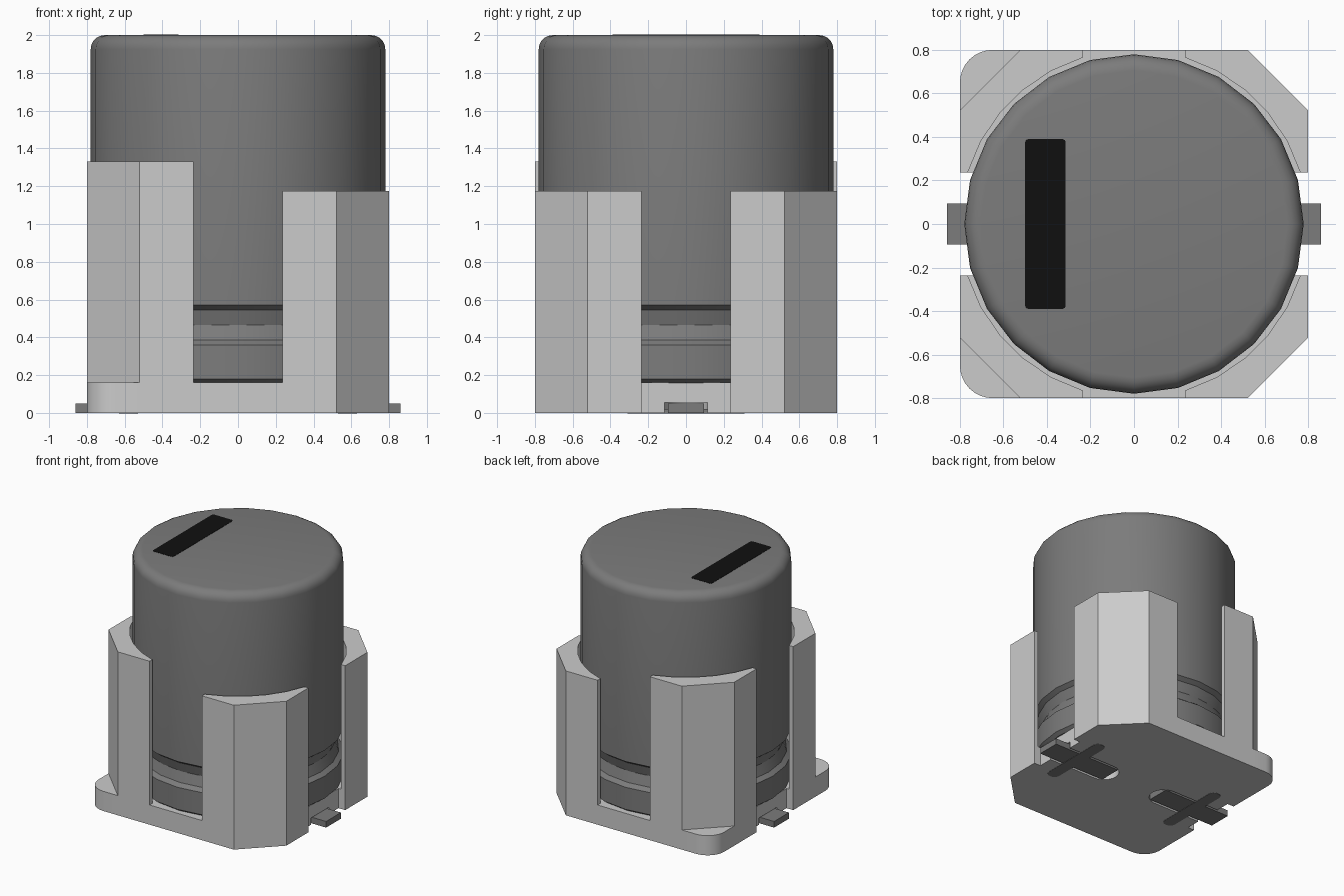
import bpy, bmesh, math

if "Cube" in bpy.data.objects:
    bpy.data.objects.remove(bpy.data.objects["Cube"], do_unlink=True)


def material(name, v):
    m = bpy.data.materials.new(name)
    m.use_nodes = True
    m.diffuse_color = (v, v, v, 1)
    bsdf = next(n for n in m.node_tree.nodes if n.type == 'BSDF_PRINCIPLED')
    bsdf.inputs["Base Color"].default_value = (v, v, v, 1)
    return m


LIGHT = material("light grey plastic", 0.60)
METAL = material("grey metal", 0.20)
BLACK = material("black print", 0.005)


def finish(bm, name, mat):
    bmesh.ops.recalc_face_normals(bm, faces=bm.faces)
    me = bpy.data.meshes.new(name)
    bm.to_mesh(me)
    bm.free()
    ob = bpy.data.objects.new(name, me)
    bpy.context.collection.objects.link(ob)
    me.materials.append(mat)
    return ob


def prism(name, outline, z0, z1, mat):
    """Extrude a flat outline from z0 up to z1."""
    bm = bmesh.new()
    face = bm.faces.new([bm.verts.new((x, y, z0)) for x, y in outline])
    new = bmesh.ops.extrude_face_region(bm, geom=[face])["geom"]
    bmesh.ops.translate(bm, vec=(0, 0, z1 - z0),
                        verts=[v for v in new if isinstance(v, bmesh.types.BMVert)])
    return finish(bm, name, mat)


def arc(cx, cy, r, a0, a1, n):
    angles = [math.radians(a0 + (a1 - a0) * i / n) for i in range(n + 1)]
    return [(cx + r * math.cos(a), cy + r * math.sin(a)) for a in angles]


def rounded_rect(cx, cy, hx, hy, r, n=4):
    pts = []
    for sx, sy, a in ((1, 1, 0), (-1, 1, 90), (-1, -1, 180), (1, -1, 270)):
        pts += arc(cx + sx * (hx - r), cy + sy * (hy - r), r, a, a + 90, n)
    return pts


def smooth(ob, deg):
    bpy.ops.object.select_all(action='DESELECT')
    ob.select_set(True)
    bpy.context.view_layer.objects.active = ob
    bpy.ops.object.shade_smooth_by_angle(angle=math.radians(deg))


def boolean(ob, other, op):
    """Apply a boolean and remove the helper."""
    mod = ob.modifiers.new(op, 'BOOLEAN')
    mod.operation, mod.solver, mod.object = op, 'EXACT', other
    bpy.ops.object.select_all(action='DESELECT')
    ob.select_set(True)
    bpy.context.view_layer.objects.active = ob
    bpy.ops.object.modifier_apply(modifier=mod.name)
    bpy.data.objects.remove(other, do_unlink=True)


H, C, S, R, NOTCH = 0.80, 0.522, 0.236, 0.15, 0.74   # half size, chamfer, slot, foot radius, notch

# Base plate: chamfered on the left, rounded on the right, notched for both pins
outline = [(NOTCH, -S), (NOTCH, S), (H, S), (H, C), (C, H)]
outline += arc(-H + R, H - R, R, 90, 180, 8)
outline += [(-H, S), (-NOTCH, S), (-NOTCH, -S), (-H, -S)]
outline += arc(-H + R, -H + R, R, 180, 270, 8)
outline += [(C, -H), (H, -C), (H, -S)]
base = prism("base_holder", outline, 0, 0.16, LIGHT)

# Four corner posts hugging the can, taller on the right side
a0 = math.degrees(math.asin(S / H))
corner = arc(0, 0, H, a0, 90 - a0, 5) + [(S, H), (C, H), (H, C), (H, S)]
for sx in (1, -1):
    for sy in (1, -1):
        post = prism("post", [(sx * x, sy * y) for x, y in corner],
                     0, 1.175 if sx > 0 else 1.33, LIGHT)
        boolean(base, post, 'UNION')

# Pins in round-ended channels under the base, with a cross bar each
for side, sx in (("left", 1), ("right", -1)):
    channel = [(sx * x, y) for x, y in
               [(0.9, -0.115), (0.9, 0.115)] + arc(0.30, 0, 0.115, 90, 270, 10)]
    boolean(base, prism("channel_cutter", channel, -0.05, 0.055, LIGHT), 'DIFFERENCE')
    pin = [(sx * x, y) for x, y in ((0.24, -0.095), (0.86, -0.095), (0.86, 0.095), (0.24, 0.095))]
    prism(side + "_pin", pin, 0, 0.05, METAL)
    prism(side + "_pin_cross_bar", rounded_rect(sx * 0.58, 0, 0.05, 0.31, 0.045),
          -0.002, 0.02, METAL)
smooth(base, 25)

# Metal can: lathed profile with a crimp groove and a rolled top edge
profile = [(0, 0.158), (0.75, 0.158), (0.78, 0.18), (0.78, 0.36), (0.745, 0.385),
           (0.72, 0.465), (0.745, 0.545), (0.78, 0.57)]
profile += arc(0.705, 1.925, 0.075, 0, 90, 5) + [(0, 2.0)]
bm = bmesh.new()
verts = [bm.verts.new((r, 0, z)) for r, z in profile]
edges = [bm.edges.new(p) for p in zip(verts, verts[1:])]
bmesh.ops.spin(bm, geom=verts + edges, cent=(0, 0, 0), axis=(0, 0, 1),
               angle=math.tau, steps=24, use_duplicate=False)
bmesh.ops.remove_doubles(bm, verts=bm.verts, dist=0.0005)
can = finish(bm, "can", METAL)
smooth(can, 32)

# Printed polarity stripe on the lid
prism("polarity_stripe", rounded_rect(-0.407, 0, 0.093, 0.39, 0.015), 1.998, 2.002, BLACK)
